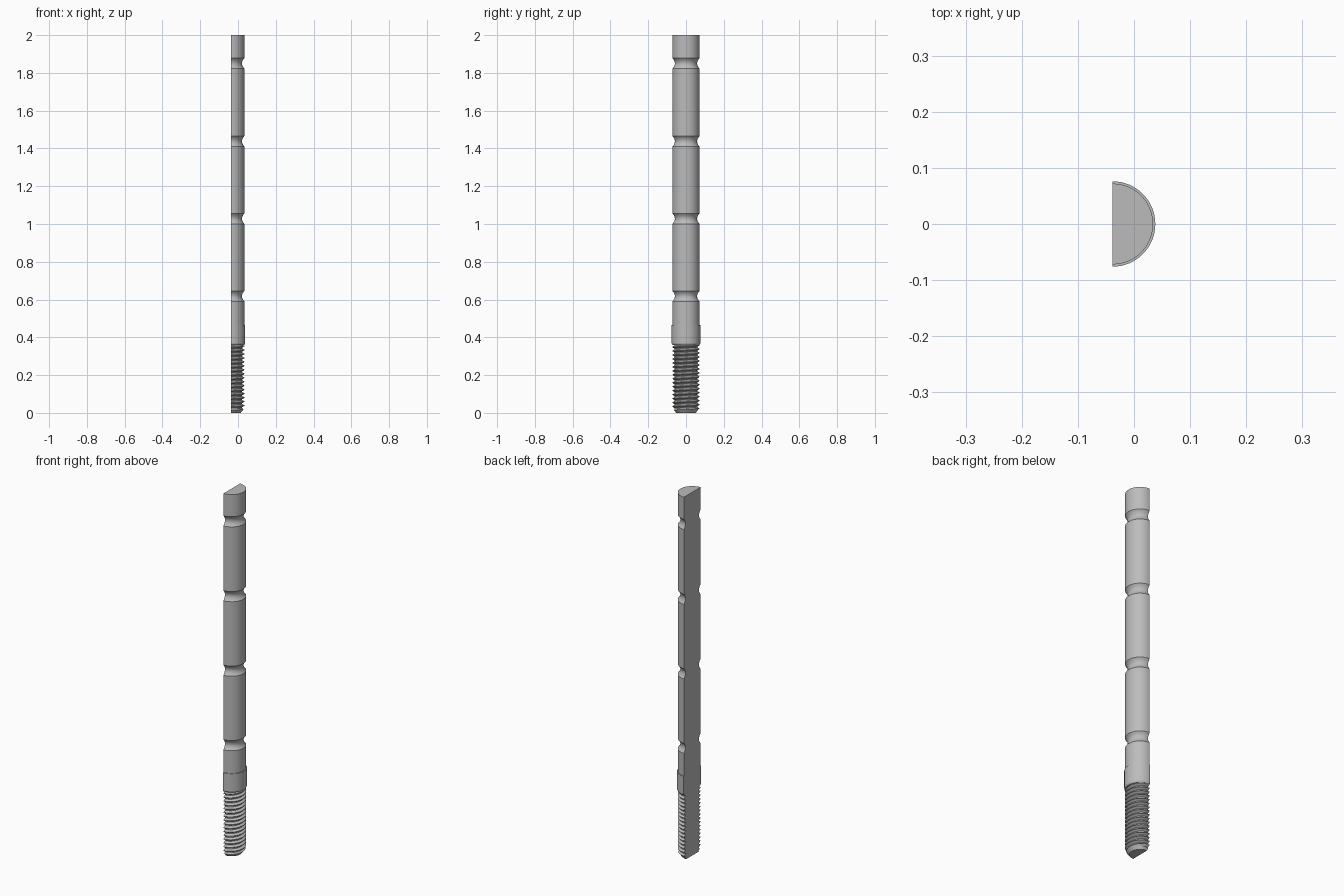
import bpy, bmesh, math

if "Cube" in bpy.data.objects:
    bpy.data.objects.remove(bpy.data.objects["Cube"], do_unlink=True)

AXIS_X = -0.038          # the cut plane holds the rod axis
SEGMENTS = 32
ROD, COLLAR, ROOT = 0.072, 0.076, 0.06
PITCH, THREAD_TOP, COLLAR_TOP, TOP = 0.021, 0.36, 0.465, 2.0

steel = bpy.data.materials.new("grey steel")
steel.use_nodes = True
grey = (0.5, 0.5, 0.5, 1)
steel.diffuse_color = grey
steel.node_tree.nodes["Principled BSDF"].inputs["Base Color"].default_value = grey


def half_solid(name, rows, point):
    """Half-round solid; point(row, turn) gives radius and height."""
    bm = bmesh.new()
    grid = []
    for row in rows:
        ring = []
        for i in range(SEGMENTS + 1):
            turn = i / SEGMENTS
            a = math.pi * (turn - 0.5)
            r, z = point(row, turn)
            ring.append(bm.verts.new((AXIS_X + r * math.cos(a), r * math.sin(a), z)))
        grid.append(ring)
    for low, high in zip(grid, grid[1:]):
        for i in range(SEGMENTS):
            bm.faces.new((low[i], low[i + 1], high[i + 1], high[i]))
        # flat cut side
        bm.faces.new((low[0], high[0], high[-1], low[-1]))
    bm.faces.new(grid[0][::-1])
    bm.faces.new(grid[-1])
    bmesh.ops.remove_doubles(bm, verts=bm.verts, dist=1e-5)
    bmesh.ops.recalc_face_normals(bm, faces=bm.faces)
    mesh = bpy.data.meshes.new(name)
    bm.to_mesh(mesh)
    bm.free()
    mesh.materials.append(steel)
    obj = bpy.data.objects.new(name, mesh)
    bpy.context.collection.objects.link(obj)
    bpy.ops.object.select_all(action="DESELECT")
    obj.select_set(True)
    bpy.context.view_layer.objects.active = obj
    bpy.ops.object.shade_smooth_by_angle(angle=math.radians(25))
    return obj


def plain(row, turn):
    return row


# Shaft with four rounded grooves
profile = [(ROD, COLLAR_TOP)]
for middle in (0.618, 1.028, 1.438, 1.85):
    for i in range(9):
        t = i / 4 - 1
        profile.append((ROD - 0.013 * (1 - t * t), middle + 0.028 * t))
profile.append((ROD, TOP))
half_solid("shaft", profile, plain)

# Collar with a small lower bevel
half_solid("collar", [(ROD, THREAD_TOP), (COLLAR, THREAD_TOP + 0.008),
                      (COLLAR, COLLAR_TOP)], plain)


# Helical thread, chamfered at the tip
def thread(row, turn):
    r, z = row
    z = min(max(z + PITCH * turn / 2, 0), THREAD_TOP)
    if z == THREAD_TOP:
        r = ROOT
    return min(r, 0.052 + 0.8 * z), z


rows = []
for k in range(-1, int(THREAD_TOP / PITCH) + 2):
    for r, part in ((ROOT, 0), (ROOT, 0.2), (ROD, 0.55), (ROD, 0.67)):
        rows.append((r, (k + part) * PITCH))
half_solid("threaded_end", rows, thread)
